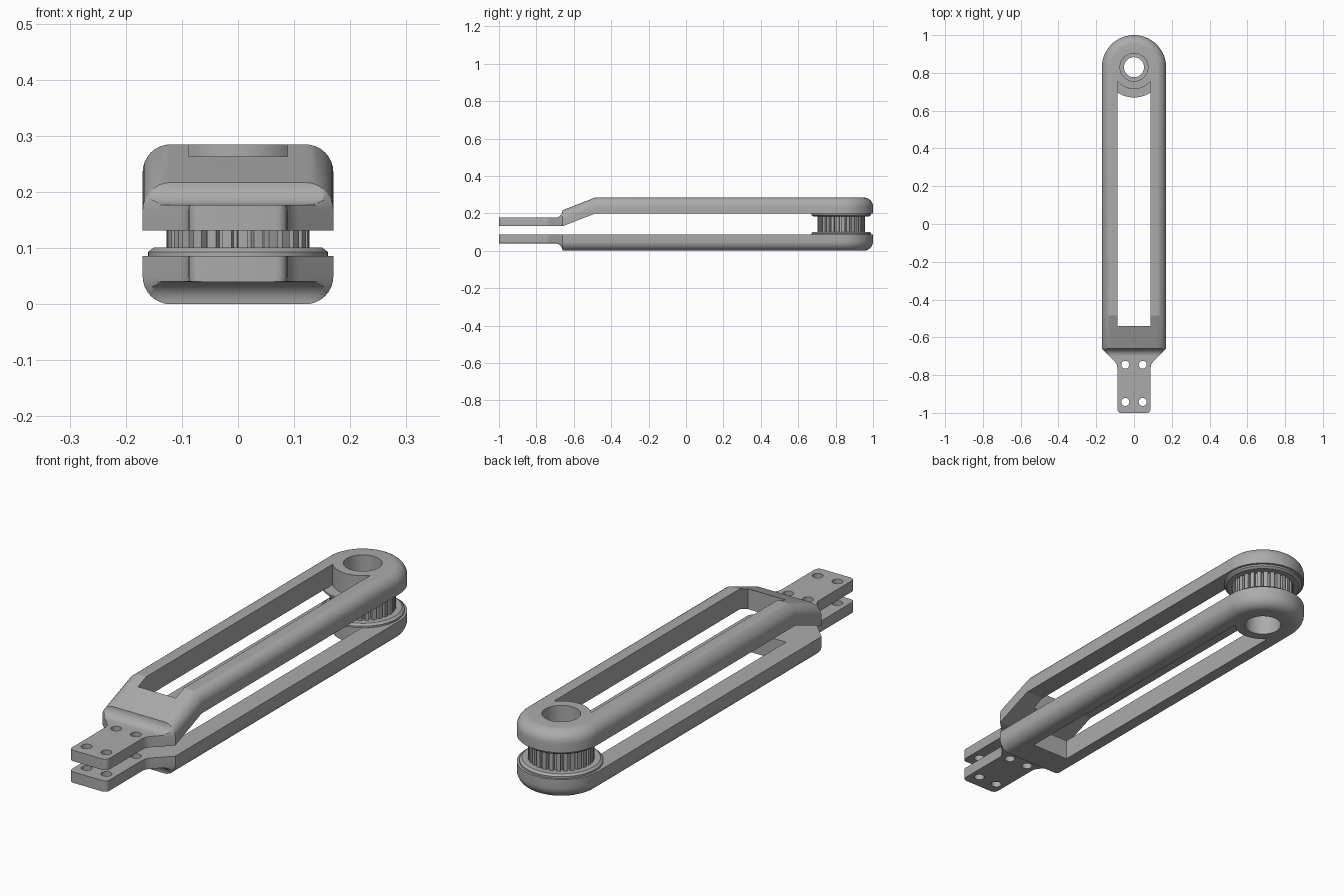
import bpy, bmesh
from math import sin, cos, pi, asin, sqrt

cube = bpy.data.objects.get("Cube")
if cube:
    bpy.data.objects.remove(cube, do_unlink=True)

metal = bpy.data.materials.new("plain grey")
metal.use_nodes = True
metal.diffuse_color = (0.41, 0.41, 0.41, 1)
metal.node_tree.nodes["Principled BSDF"].inputs["Base Color"].default_value = metal.diffuse_color

HALF, THICK, ROUND = 0.17, 0.086, 0.05   # arm half width, thickness, edge radius
PLATE, TAB = 0.046, 0.088                # tab thickness and half width
AXLE_Y, NECK_Y = 0.83, -0.66
BEND_Y, DROP = -0.485, 0.068
UPPER_Z = 0.199                          # inner face of the upper arm


def loft(name, rings, change=None, bend=False):
    """Skin a stack of equal-length rings and cap both ends."""
    bm = bmesh.new()
    loops = [[bm.verts.new(p) for p in ring] for ring in rings]
    for a, b in zip(loops, loops[1:]):
        for i in range(len(a)):
            j = (i + 1) % len(a)
            bm.faces.new((a[i], a[j], b[j], b[i]))
    bm.faces.new(loops[0])
    bm.faces.new(loops[-1])
    if bend:
        bmesh.ops.bisect_plane(bm, geom=bm.verts[:] + bm.edges[:] + bm.faces[:],
                               plane_co=(0, BEND_Y, 0), plane_no=(0, 1, 0))
    if change:
        for v in bm.verts:
            v.co.z = change(v.co)
    bmesh.ops.recalc_face_normals(bm, faces=bm.faces[:])
    mesh = bpy.data.meshes.new(name)
    bm.to_mesh(mesh)
    bm.free()
    mesh.materials.append(metal)
    obj = bpy.data.objects.new(name, mesh)
    bpy.context.collection.objects.link(obj)
    return obj


def circle(r, z, x=0, y=AXLE_Y, n=64):
    return [(x + r * cos(2 * pi * i / n), y + r * sin(2 * pi * i / n), z) for i in range(n)]


def hole(r, x=0, y=AXLE_Y):
    return loft("cutter", [circle(r, -1, x, y), circle(r, 1, x, y)])


def cut(obj, cutters):
    """Subtract the cutters, bake the result and discard them."""
    for c in cutters:
        c.hide_render = True
        mod = obj.modifiers.new("cut", 'BOOLEAN')
        mod.operation, mod.solver, mod.object = 'DIFFERENCE', 'EXACT', c
    graph = bpy.context.evaluated_depsgraph_get()
    baked = bpy.data.meshes.new_from_object(obj.evaluated_get(graph))
    obj.modifiers.clear()
    obj.data = baked
    for c in cutters:
        bpy.data.objects.remove(c, do_unlink=True)


# Rounded edge of the arm: (inset, height) from the inner face outward
edge = [(0, 0)] + [(ROUND * (1 - cos(a)), THICK - ROUND + ROUND * sin(a))
                   for a in (k * pi / 16 for k in range(9))]


def arm_ring(inset, z):
    r = HALF - inset
    arc = [(r * cos(k * pi / 40), AXLE_Y + r * sin(k * pi / 40), z) for k in range(41)]
    return arc + [(-r, NECK_Y, z), (r, NECK_Y, z)]


def slot():
    r = 0.115
    span = asin(TAB / r)
    arc = [(r * sin(span * k / 8), AXLE_Y - r * cos(span * k / 8)) for k in range(-8, 9)]
    outline = arc + [(TAB, -0.54), (-TAB, -0.54)]
    return loft("cutter", [[(x, y, z) for x, y in outline] for z in (-1, 1)])


def tab_sections():
    """Sections from the arm end through the flared neck to the tab tip."""
    fillet = THICK - PLATE
    steps = []
    for k in range(9):
        a = k * pi / 16
        t = fillet * (1 - cos(a))
        steps.append((t, HALF - t, THICK - fillet * sin(a)))
    for k in range(7):
        s = k / 6
        steps.append((0.06 + 0.04 * s, TAB + 0.022 * (1 - s) ** 2, PLATE))
    corner, length = 0.02, 1 + NECK_Y
    for k in range(6):
        a = k * pi / 10
        steps.append((length - corner + corner * sin(a), TAB - corner * (1 - cos(a)), PLATE))
    rings = []
    for t, w, h in steps:
        side = [(w - i, NECK_Y - t, min(z, h)) for i, z in edge]
        rings.append(side + [(-x, y, z) for x, y, z in reversed(side)])
    return rings


def lower(co):
    return THICK - co.z


def upper(co):
    slope = min(1, max(0, (BEND_Y - co.y) / (BEND_Y - NECK_Y)))
    return UPPER_Z + co.z - DROP * slope


parts = []

# Two slotted arms, each ending in a drilled tab
for side, place in (("lower", lower), ("upper", upper)):
    arm = loft(side + "_arm", [arm_ring(i, z) for i, z in edge], place, side == "upper")
    cut(arm, [slot(), hole(0.074)])
    tab = loft(side + "_tab", tab_sections(), place)
    cut(tab, [hole(0.021, x, y) for x in (-0.046, 0.046) for y in (-0.745, -0.942)])
    parts += [arm, tab]

# Toothed pulley between the arms
TEETH, TIP, ROOT = 28, 0.127, 0.112
gear = []
for k in range(TEETH):
    for step, r in ((0, TIP), (0.3, TIP), (0.6, TIP), (0.68, ROOT), (0.92, ROOT)):
        a = 2 * pi * (k + step) / TEETH
        gear.append((r * cos(a), AXLE_Y + r * sin(a)))
FLANGE = 0.015
low, high = THICK + FLANGE, UPPER_Z - FLANGE
pulley = loft("pulley_teeth", [[(x, y, z) for x, y in gear] for z in (low, high)])
parts.append(pulley)

# Chamfered flanges on either side of the teeth
for name, z, d in (("lower_flange", THICK, 1), ("upper_flange", UPPER_Z, -1)):
    parts.append(loft(name, [circle(0.16, z), circle(0.16, z + d * FLANGE / 2),
                             circle(0.15, z + d * FLANGE)]))
for part in parts[-3:]:
    cut(part, [hole(0.053)])

# Smooth the curved faces, keep the edges crisp
bpy.ops.object.select_all(action='DESELECT')
for part in parts:
    part.select_set(True)
bpy.context.view_layer.objects.active = parts[0]
bpy.ops.object.shade_smooth_by_angle(angle=pi / 9)
